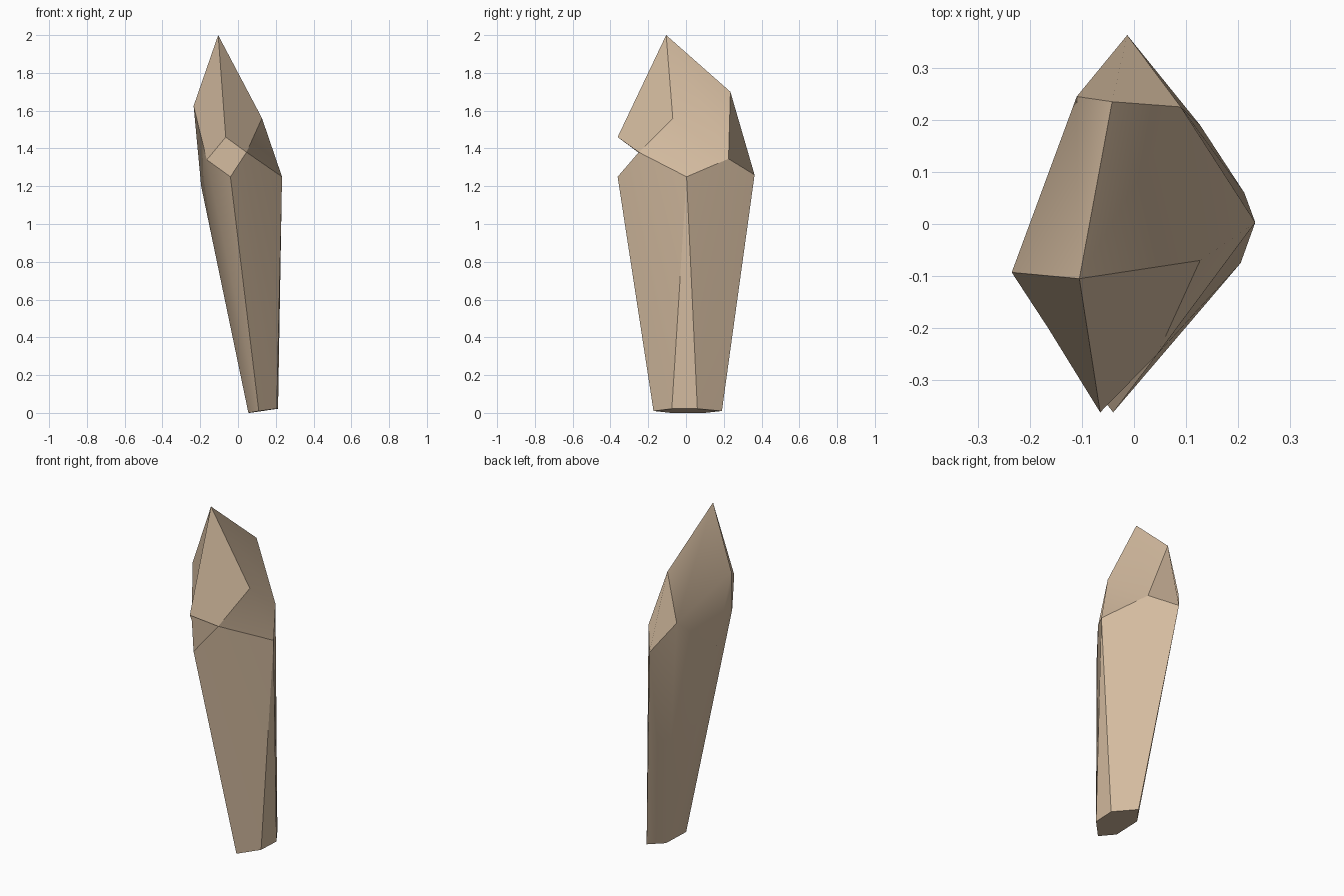
import bpy, bmesh, math

if "Cube" in bpy.data.objects:
    bpy.data.objects.remove(bpy.data.objects["Cube"])

# Rings of the leaning crystal, listed counter-clockwise from the front
TIP = (-0.105, -0.105, 2.0)
CROWN = [(-0.065, -0.362, 1.46), (0.127, -0.07, 1.56), (-0.042, 0.235, 1.70), (-0.235, -0.093, 1.625)]
SHOULDER = [(0.045, -0.25, 1.38), (0.09, 0.225, 1.345), (-0.11, 0.245, 1.415), (-0.165, -0.20, 1.34)]
WAIST = [(-0.04, -0.362, 1.25), (0.233, 0.003, 1.25), (-0.013, 0.363, 1.26), (-0.195, -0.01, 1.20)]
FOOT = [(0.11, -0.172, 0.01), (0.205, -0.075, 0.022), (0.212, 0.06, 0.022),
        (0.127, 0.19, 0.01), (0.062, 0.10, 0.0), (0.055, -0.08, 0.0)]

bm = bmesh.new()
tip = bm.verts.new(TIP)
crown, shoulder, waist, foot = [[bm.verts.new(p) for p in ring] for ring in (CROWN, SHOULDER, WAIST, FOOT)]

# Pointed top: four large facets, four kite facets under them
for i in range(4):
    bm.faces.new((tip, crown[i], shoulder[i], crown[(i + 1) % 4]))
    bm.faces.new((crown[i], shoulder[i - 1], waist[i], shoulder[i]))

# Tapering shaft: eight-point rim down to the six-sided foot, same pattern on both halves
rim = [v for pair in zip(waist, shoulder) for v in pair]
for half in range(2):
    r = [rim[(4 * half + k) % 8] for k in range(5)]
    p = [foot[(3 * half + k) % 6] for k in range(4)]
    for face in ((r[0], p[0], p[1], r[1]), (r[1], p[1], r[2]), (r[2], p[1], p[2]),
                 (r[2], p[2], r[3]), (r[3], p[2], p[3], r[4])):
        bm.faces.new(face)

# Flat underside
bm.faces.new(foot[::-1])
bmesh.ops.recalc_face_normals(bm, faces=bm.faces)

mesh = bpy.data.meshes.new("crystal_shard")
bm.to_mesh(mesh)
bm.free()
shard = bpy.data.objects.new("crystal_shard", mesh)
bpy.context.collection.objects.link(shard)

mat = bpy.data.materials.new("pale tan stone")
mat.diffuse_color = (0.66, 0.50, 0.35, 1.0)
mat.use_nodes = True
mat.node_tree.nodes["Principled BSDF"].inputs["Base Color"].default_value = mat.diffuse_color
mesh.materials.append(mat)

# Blend the shallow shaft folds, keep the facet edges sharp
bpy.context.view_layer.objects.active = shard
shard.select_set(True)
bpy.ops.object.shade_smooth_by_angle(angle=math.radians(30))
